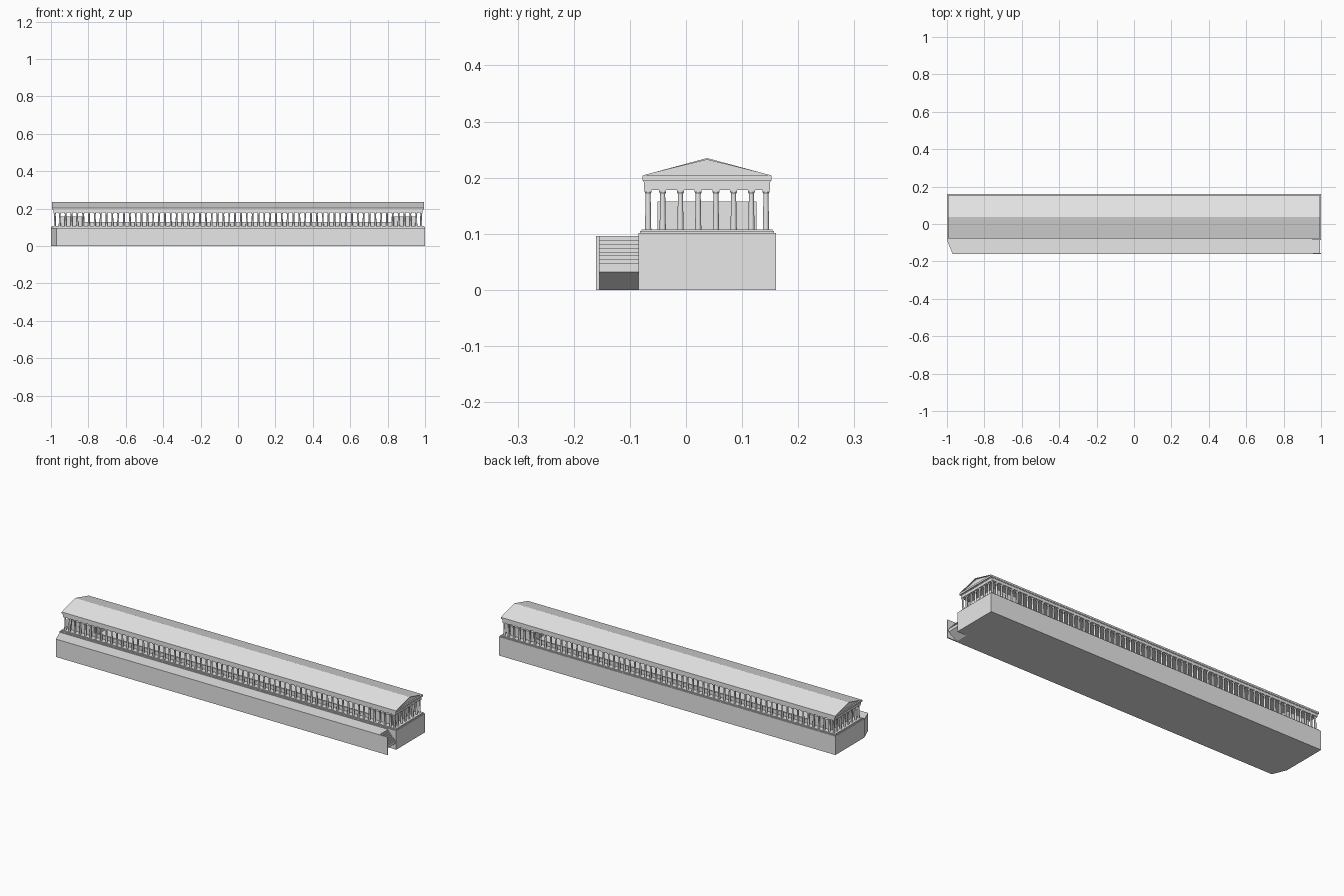
import bpy, bmesh, math
from mathutils import Matrix

if "Cube" in bpy.data.objects:
    bpy.data.objects.remove(bpy.data.objects["Cube"])

stone = bpy.data.materials.new("pale_grey_stone")
stone.use_nodes = True
grey = (0.8, 0.8, 0.8, 1)
stone.diffuse_color = grey
stone.node_tree.nodes["Principled BSDF"].inputs["Base Color"].default_value = grey


def finish(name, bm):
    bmesh.ops.recalc_face_normals(bm, faces=bm.faces)
    mesh = bpy.data.meshes.new(name)
    bm.to_mesh(mesh)
    bm.free()
    mesh.materials.append(stone)
    obj = bpy.data.objects.new(name, mesh)
    bpy.context.collection.objects.link(obj)
    return obj


def prism(bm, points, offset):
    """Extrude a flat outline by an offset."""
    face = bm.faces.new([bm.verts.new(p) for p in points])
    new = bmesh.ops.extrude_face_region(bm, geom=[face], use_keep_orig=True)["geom"]
    bmesh.ops.translate(bm, vec=offset, verts=[v for v in new if isinstance(v, bmesh.types.BMVert)])


def box(name, x0, x1, y0, y1, z0, z1):
    bm = bmesh.new()
    prism(bm, [(x0, y0, z0), (x1, y0, z0), (x1, y1, z0), (x0, y1, z0)], (0, 0, z1 - z0))
    return finish(name, bm)


MID = 0.0375          # temple axis in y
FLOOR = 0.108
BEAM = 0.178          # underside of the beam

# Podium and stepped platform
box("podium", -1, 1, -0.085, 0.16, 0, 0.1015)
box("lower_step", -0.997, 0.997, -0.082, 0.157, 0.1015, 0.105)
box("upper_step", -0.994, 0.994, -0.079, 0.154, 0.105, FLOOR)

# Front terrace with a bevelled left corner
STAIR_X = 0.945
bm = bmesh.new()
outline = [(-1, -0.085), (-0.97, -0.16), (STAIR_X, -0.16), (STAIR_X, -0.085)]
prism(bm, [(x, y, 0) for x, y in outline], (0, 0, 0.096))
finish("terrace", bm)
box("stair_parapet", STAIR_X, 1, -0.16, -0.154, 0, 0.096)

# Stair with a sloping underside at the left end
bm = bmesh.new()
steps = 8
run, rise = (0.995 - STAIR_X) / steps, 0.056 / steps
profile = [(STAIR_X, 0), (STAIR_X, 0.096)]
for i in range(steps):
    x, z = STAIR_X + (i + 1) * run, 0.096 - i * rise
    profile += [(x, z), (x, z - rise)]
profile[-1] = (0.995, 0.032)
prism(bm, [(x, -0.154, z) for x, z in profile], (0, 0.069, 0))
finish("terrace_stair", bm)

# Column positions around the platform, with narrower corner bays
HX, HY = 0.979, 0.105
CORNER = 0.026


def spaced(half, bays):
    inner = half - CORNER
    return [-half] + [-inner + 2 * inner * i / bays for i in range(bays + 1)] + [half]


spots = [(x, MID + s * HY) for x in spaced(HX, 61) for s in (-1, 1)]
spots += [(s * HX, MID + y) for y in spaced(HY, 5)[1:-1] for s in (-1, 1)]

# Colonnade: tapered shaft, flared capital and square slab
bm = bmesh.new()
for x, y in spots:
    z = FLOOR
    for height, r0, r1 in ((0.063, 0.0056, 0.0044), (0.0035, 0.0044, 0.0062)):
        bmesh.ops.create_cone(bm, cap_ends=True, segments=12, radius1=r0, radius2=r1, depth=height,
                              matrix=Matrix.Translation((x, y, z + height / 2)))
        z += height
    slab = Matrix.Translation((x, y, (z + BEAM) / 2)) @ Matrix.Diagonal((0.0125, 0.0125, BEAM - z, 1))
    bmesh.ops.create_cube(bm, size=1, matrix=slab)
colonnade = finish("colonnade", bm)
bpy.context.view_layer.objects.active = colonnade
colonnade.select_set(True)
bpy.ops.object.shade_smooth_by_angle(angle=math.radians(35))

# Inner walls: taller chambers at both ends, low walls between them
for side, name in ((-1, "right"), (1, "left")):
    x0, x1 = sorted((side * 0.82, side * 0.955))
    box(name + "_end_chamber", x0, x1, MID - 0.088, MID + 0.088, FLOOR, 0.158)
for side, name in ((-1, "front"), (1, "back")):
    y = MID + side * 0.084
    box(name + "_low_wall", -0.82, 0.82, y - 0.004, y + 0.004, FLOOR, 0.128)

# Beam, frieze fillet and cornice
box("beam", -0.987, 0.987, MID - 0.112, MID + 0.112, BEAM, 0.195)
box("frieze_fillet", -0.989, 0.989, MID - 0.1135, MID + 0.1135, 0.192, 0.195)
box("cornice", -0.994, 0.994, MID - 0.115, MID + 0.115, 0.195, 0.204)

# Gabled roof with a recessed triangle at each end
bm = bmesh.new()
gable = [(MID - 0.115, 0.204), (MID + 0.115, 0.204), (MID, 0.235)]
prism(bm, [(-0.994, y, z) for y, z in gable], (1.988, 0, 0))
bmesh.ops.recalc_face_normals(bm, faces=bm.faces)
ends = [f for f in bm.faces if abs(f.normal.x) > 0.9]
bmesh.ops.inset_individual(bm, faces=ends, thickness=0.003)
for f in ends:
    inward = -math.copysign(0.007, f.calc_center_median().x)
    new = bmesh.ops.extrude_discrete_faces(bm, faces=[f])["faces"]
    bmesh.ops.translate(bm, vec=(inward, 0, 0), verts=new[0].verts)
finish("roof", bm)
